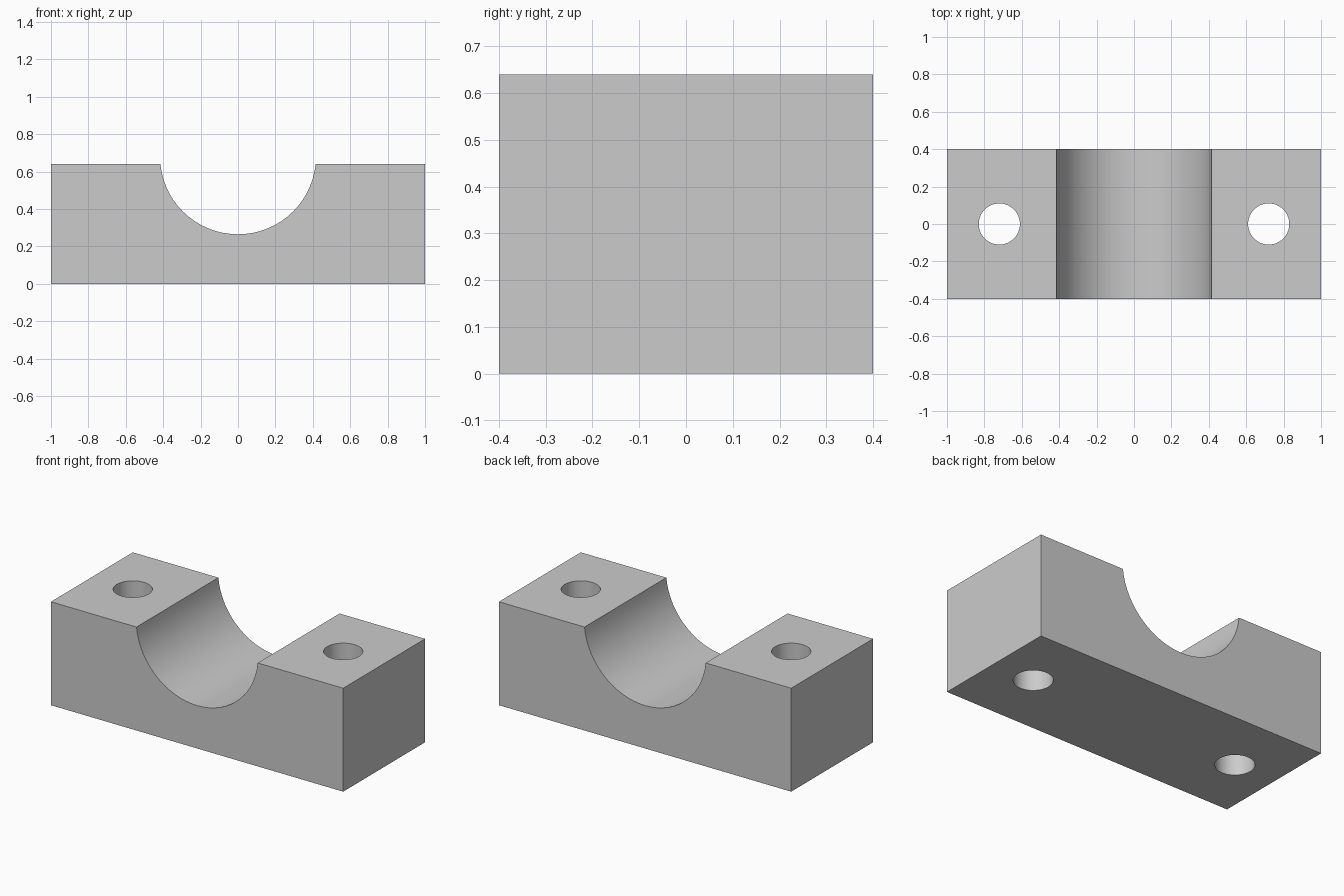
import bpy
import math

cube = bpy.data.objects.get("Cube")
if cube:
    bpy.data.objects.remove(cube, do_unlink=True)

LENGTH, DEPTH, HEIGHT = 2.0, 0.8, 0.64
SADDLE_RADIUS, SADDLE_Z = 0.417, 0.682
HOLE_RADIUS, HOLE_X = 0.11, 0.72

# Plain grey material
grey = bpy.data.materials.new("plain_grey")
grey.use_nodes = True
colour = (0.6, 0.6, 0.6, 1.0)
grey.diffuse_color = colour
grey.node_tree.nodes["Principled BSDF"].inputs["Base Color"].default_value = colour


def add_cutter(name, radius, depth, location, rotation=(0, 0, 0)):
    bpy.ops.mesh.primitive_cylinder_add(
        vertices=64, radius=radius, depth=depth, location=location, rotation=rotation)
    cutter = bpy.context.object
    cutter.name = name
    cutter.hide_render = True
    cutter.data.materials.append(grey)
    return cutter


# Solid block
bpy.ops.mesh.primitive_cube_add(size=1, location=(0, 0, HEIGHT / 2))
block = bpy.context.object
block.name = "clamp_block"
block.scale = (LENGTH, DEPTH, HEIGHT)
bpy.ops.object.transform_apply(location=True, rotation=True, scale=True)
block.data.materials.append(grey)

# Round saddle across the top and a bolt hole through each shoulder
cutters = [add_cutter("saddle_cutter", SADDLE_RADIUS, DEPTH * 2,
                      (0, 0, SADDLE_Z), (math.pi / 2, 0, 0))]
for side, x in (("left", HOLE_X), ("right", -HOLE_X)):
    cutters.append(add_cutter(side + "_hole_cutter", HOLE_RADIUS, HEIGHT * 2,
                              (x, 0, HEIGHT / 2)))

bpy.ops.object.select_all(action='DESELECT')
block.select_set(True)
bpy.context.view_layer.objects.active = block
for cutter in cutters:
    cut = block.modifiers.new(cutter.name, 'BOOLEAN')
    cut.operation = 'DIFFERENCE'
    cut.solver = 'EXACT'
    cut.object = cutter
    bpy.ops.object.modifier_apply(modifier=cut.name)
    bpy.data.objects.remove(cutter, do_unlink=True)

# Smooth bores with crisp block edges
bpy.ops.object.shade_smooth_by_angle(angle=math.radians(30))
